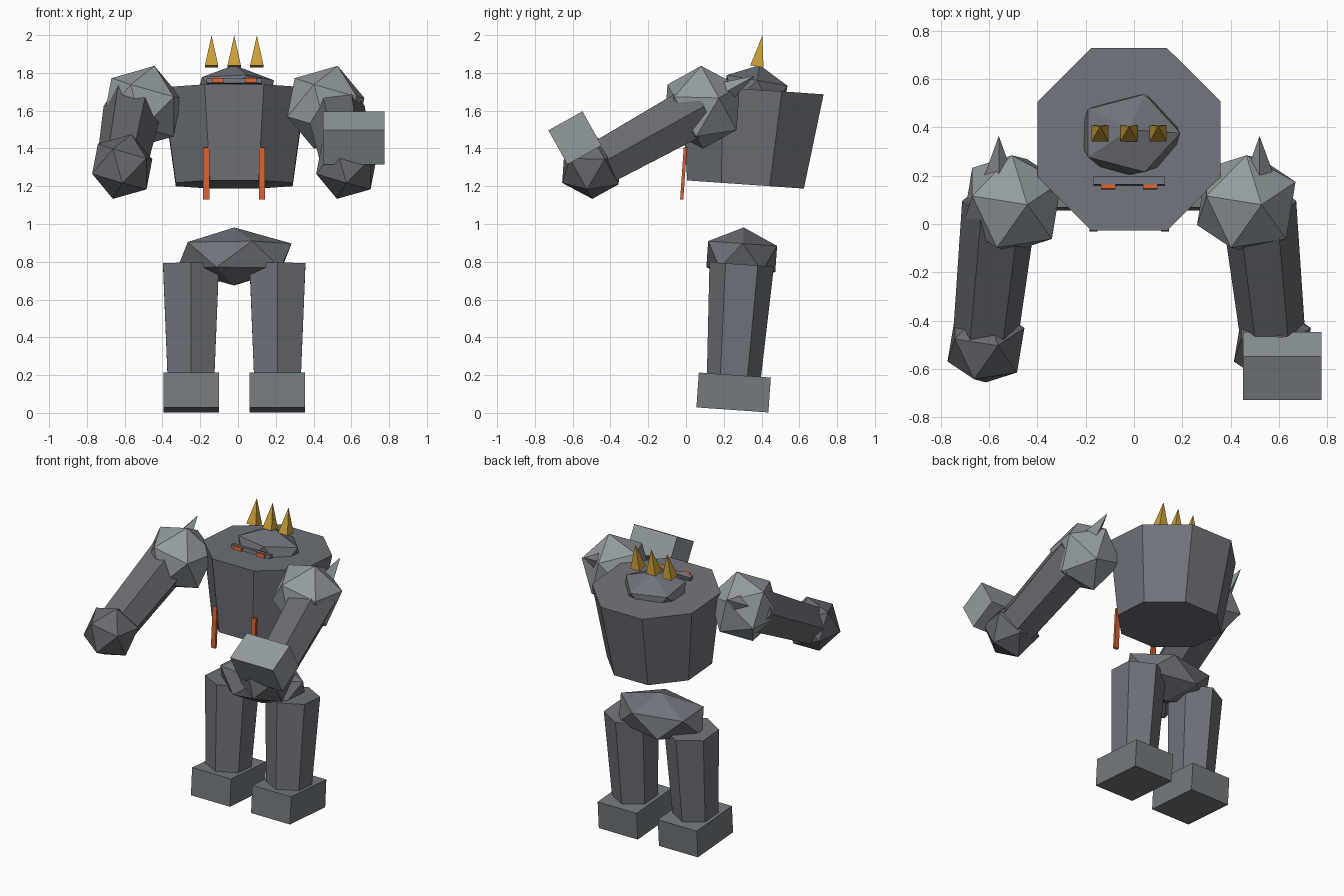
import bpy
import bmesh
from math import radians, sin, cos, pi
from mathutils import Matrix, Vector

cube = bpy.data.objects.get("Cube")
if cube:
    bpy.data.objects.remove(cube, do_unlink=True)

MID = -0.02                      # symmetry plane of the body
LEAN, HEAD_LEAN, REACH = -4, -10, -61   # tilts about x, in degrees


def material(name, color):
    m = bpy.data.materials.new(name)
    m.use_nodes = True
    m.diffuse_color = (*color, 1)
    m.node_tree.nodes["Principled BSDF"].inputs["Base Color"].default_value = (*color, 1)
    return m


STONE = material("stone grey", (0.16, 0.17, 0.195))
FOOT_STONE = material("foot grey", (0.175, 0.195, 0.21))
ARM_STONE = material("dark stone", (0.135, 0.142, 0.16))
PALE_STONE = material("pale stone", (0.29, 0.33, 0.35))
GOLD = material("gold", (0.60, 0.35, 0.04))
ORANGE = material("glowing orange", (0.68, 0.12, 0.03))


def tilt(degrees, axis="X"):
    return Matrix.Rotation(radians(degrees), 4, axis)


def finish(name, bm, mat, loc, rot):
    bmesh.ops.recalc_face_normals(bm, faces=bm.faces)
    mesh = bpy.data.meshes.new(name)
    bm.to_mesh(mesh)
    bm.free()
    mesh.materials.append(mat)
    obj = bpy.data.objects.new(name, mesh)
    bpy.context.collection.objects.link(obj)
    obj.matrix_world = Matrix.Translation(Vector(loc)) @ rot
    return obj


def box(name, mat, loc, size, rot):
    bm = bmesh.new()
    bmesh.ops.create_cube(bm, size=1)
    bmesh.ops.scale(bm, vec=size, verts=bm.verts)
    return finish(name, bm, mat, loc, rot)


def rock(name, mat, loc, scale, rot):
    bm = bmesh.new()
    bmesh.ops.create_icosphere(bm, subdivisions=1, radius=1)
    bmesh.ops.scale(bm, vec=scale, verts=bm.verts)
    return finish(name, bm, mat, loc, rot)


def column(name, mat, loc, sides, r_low, r_high, height, rot, spin=0):
    """Tapered prism centred on loc; r_high of 0 makes a spike."""
    bm = bmesh.new()
    angles = [radians(spin) + 2 * pi * i / sides for i in range(sides)]
    low = [bm.verts.new((r_low * cos(a), r_low * sin(a), -height / 2)) for a in angles]
    bm.faces.new(low)
    if r_high:
        high = [bm.verts.new((r_high * cos(a), r_high * sin(a), height / 2)) for a in angles]
        bm.faces.new(high)
    else:
        tip = bm.verts.new((0, 0, height / 2))
    for i in range(sides):
        j = (i + 1) % sides
        if r_high:
            bm.faces.new((low[i], low[j], high[j], high[i]))
        else:
            bm.faces.new((low[i], low[j], tip))
    return finish(name, bm, mat, loc, rot)


lean, head_lean, reach = tilt(LEAN), tilt(HEAD_LEAN), tilt(REACH)

# Trunk and hips
column("torso", STONE, (MID, 0.333, 1.461), 8, 0.335, 0.41, 0.505, lean, 22.5)
rock("pelvis", STONE, (MID, 0.295, 0.828), (0.34, 0.215, 0.154), lean)

# Head, brow and crown
rock("head", STONE, (MID, 0.365, 1.695), (0.236, 0.192, 0.148), head_lean)
box("brow", STONE, (MID, 0.178, 1.755), (0.295, 0.032, 0.025), head_lean)
for i in (-1, 0, 1):
    column("crown_spike", GOLD, (MID + 0.12 * i, 0.39, 1.917), 4, 0.05, 0, 0.168, head_lean, 45)

for side, s in (("left", 1), ("right", -1)):
    # Face and chest details
    box(side + "_eye", ORANGE, (MID + 0.087 * s, 0.159, 1.758), (0.06, 0.03, 0.024), head_lean)
    box(side + "_chest_strip", ORANGE, (MID + 0.148 * s, -0.013, 1.268),
        (0.032, 0.017, 0.276), lean)

    # Legs
    column(side + "_leg", STONE, (MID + 0.229 * s, 0.274, 0.487), 6, 0.143, 0.171, 0.60, lean, 90)
    box(side + "_foot", FOOT_STONE, (MID + 0.228 * s, 0.252, 0.108), (0.295, 0.382, 0.185), lean)

    # Arms reaching forward
    rock(side + "_shoulder", PALE_STONE, (MID + 0.485 * s, 0.085, 1.618), [0.228] * 3, reach)
    column(side + "_shoulder_spike", PALE_STONE, (MID + 0.54 * s, 0.275, 1.735),
           4, 0.065, 0, 0.205, reach)
    splay = reach @ tilt(-5.3 * s, "Y")
    column(side + "_arm", ARM_STONE, (MID + 0.564 * s, -0.178, 1.472), 6, 0.136, 0.156, 0.60, splay)
    rock(side + "_fist", ARM_STONE, (MID + 0.593 * s, -0.50, 1.304), [0.178] * 3, reach)

# Block carried on the left fist
box("hammer_block", PALE_STONE, (0.613, -0.588, 1.456), (0.325, 0.207, 0.207), reach)
